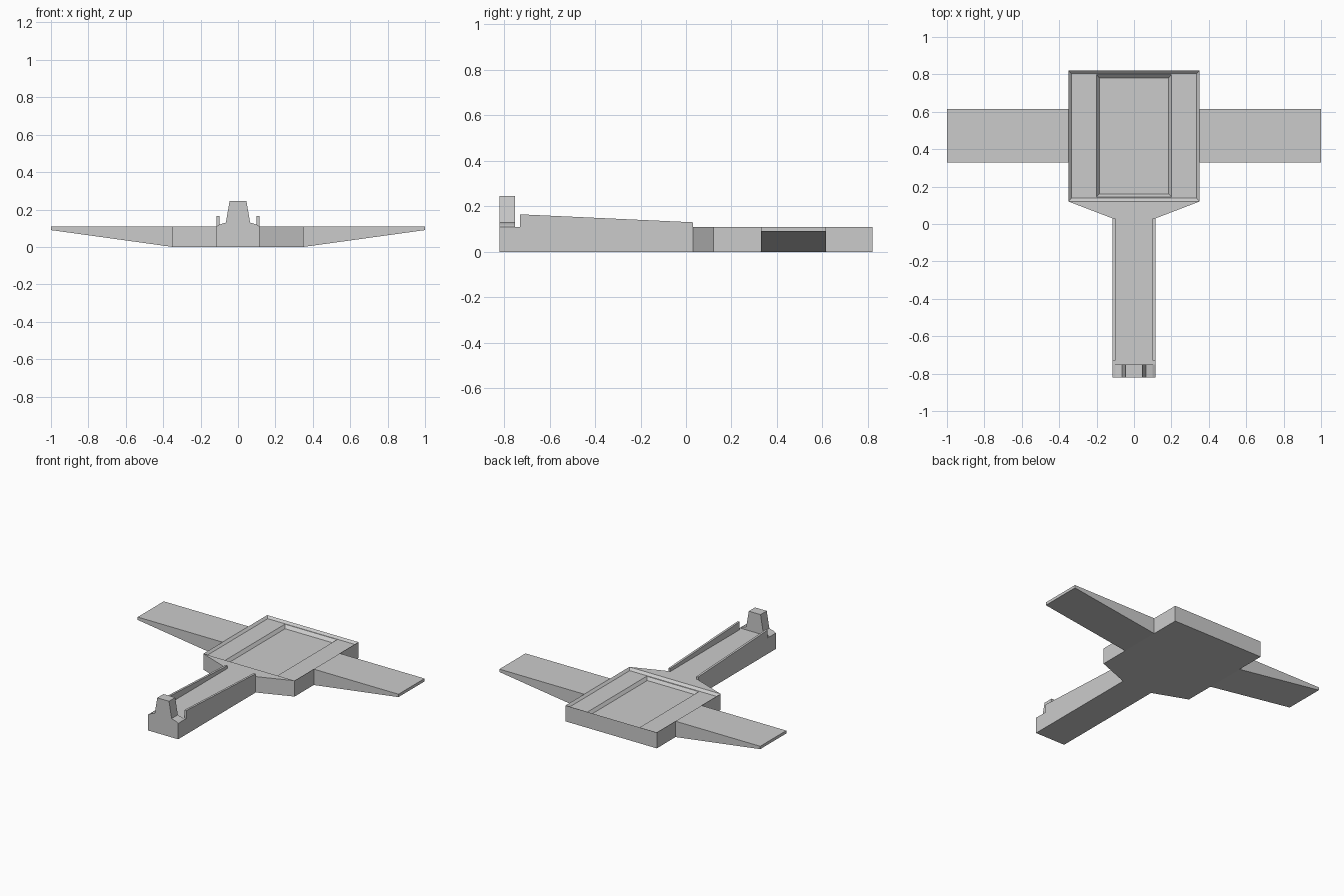
import bpy
import bmesh

if "Cube" in bpy.data.objects:
    bpy.data.objects.remove(bpy.data.objects["Cube"])


def finish(name, bm, mirror=False):
    bmesh.ops.recalc_face_normals(bm, faces=bm.faces)
    mesh = bpy.data.meshes.new(name)
    bm.to_mesh(mesh)
    bm.free()
    ob = bpy.data.objects.new(name, mesh)
    bpy.context.collection.objects.link(ob)
    if mirror:
        ob.modifiers.new("Mirror", 'MIRROR')
    return ob


def prism(name, profile, axis, lo, hi, mirror=False):
    """Extrude a 2D profile along an axis, from lo to hi."""
    bm = bmesh.new()

    def place(p, t):
        p = list(p)
        p.insert(axis, t)
        return p
    face = bm.faces.new([bm.verts.new(place(p, lo)) for p in profile])
    ext = bmesh.ops.extrude_face_region(bm, geom=[face])
    for v in ext['geom']:
        if isinstance(v, bmesh.types.BMVert):
            v.co[axis] = hi
    return finish(name, bm, mirror)


def stacked_rectangles(name, rings):
    """Loft rectangles given as (half width, y0, y1, z)."""
    bm = bmesh.new()
    loops = [[bm.verts.new(c) for c in ((-w, a, z), (w, a, z), (w, b, z), (-w, b, z))]
             for w, a, b, z in rings]
    for lower, upper in zip(loops, loops[1:]):
        for i in range(4):
            j = (i + 1) % 4
            bm.faces.new((lower[i], lower[j], upper[j], upper[i]))
    bm.faces.new(loops[0])
    bm.faces.new(loops[-1])
    return finish(name, bm)


# Square deck with a bevelled rim and a sunken central bay
stacked_rectangles("deck", [
    (0.35, 0.12, 0.82, 0.0),
    (0.35, 0.12, 0.82, 0.11),
    (0.335, 0.138, 0.805, 0.095),
    (0.20, 0.145, 0.80, 0.095),
    (0.185, 0.16, 0.78, 0.075),
])

# Long arm that flares out to meet the deck
prism("arm", [(-0.115, -0.82), (0.115, -0.82), (0.115, 0.03), (0.35, 0.12),
              (-0.35, 0.12), (-0.115, 0.03)], 2, 0.0, 0.11)

# Thin sloping side rails on the arm
prism("arm_rail", [(-0.73, 0.11), (0.03, 0.11), (0.03, 0.13), (-0.73, 0.165)],
      0, 0.10, 0.115, mirror=True)

# Tapered post at the end of the arm
half = [(0.115, 0.11), (0.098, 0.12), (0.065, 0.13), (0.045, 0.245)]
prism("end_post", half + [(-x, z) for x, z in reversed(half)], 1, -0.82, -0.752)

# Side wings with flat tops and rising undersides
prism("wing", [(0.35, 0.0), (1.0, 0.09), (1.0, 0.11), (0.35, 0.11)],
      1, 0.33, 0.615, mirror=True)
